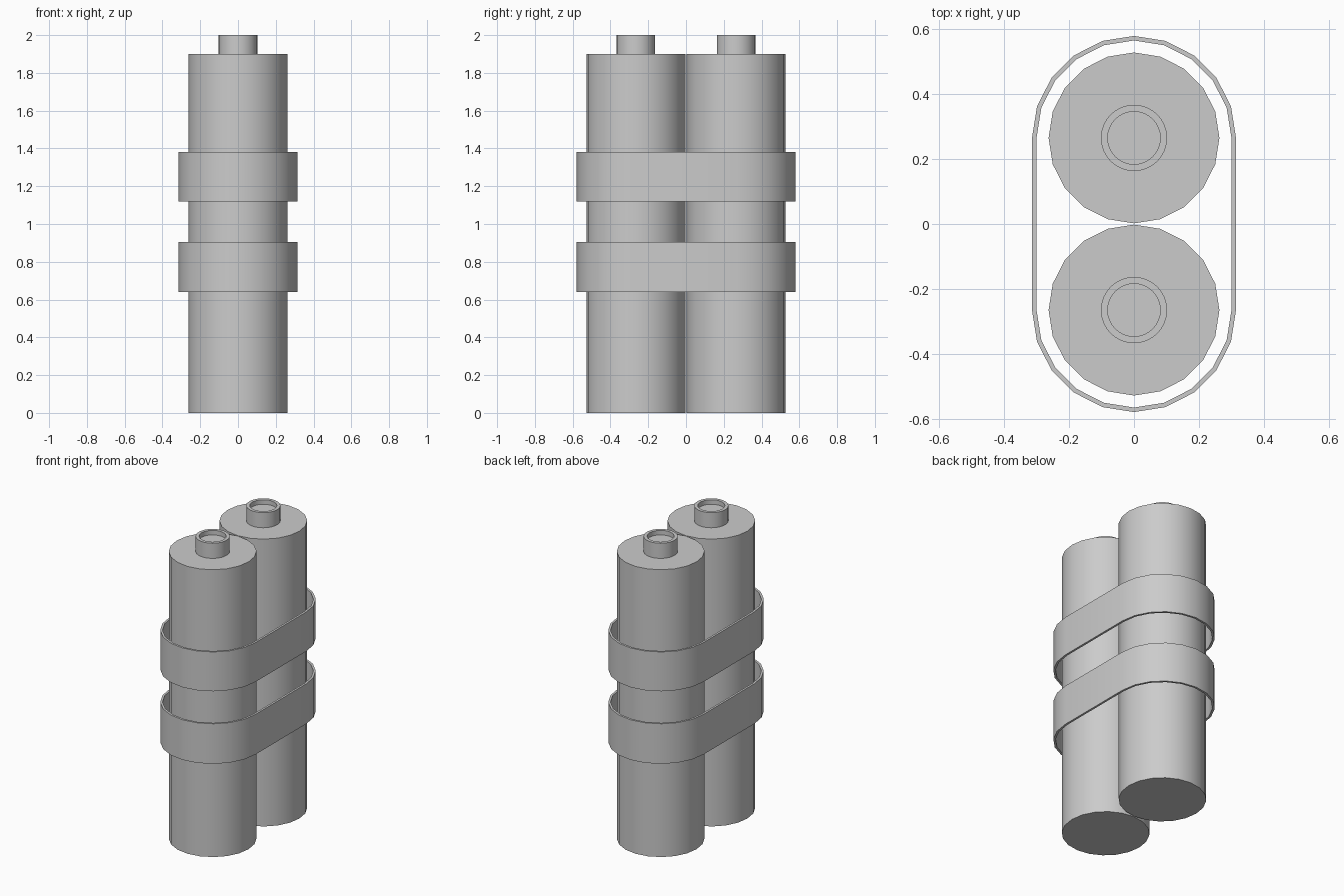
import bpy, bmesh
from math import sin, cos, pi

if "Cube" in bpy.data.objects:
    bpy.data.objects.remove(bpy.data.objects["Cube"])

R, OFF = 0.263, 0.265      # tank radius and distance of each tank from centre


def finish(name, bm, smooth=True):
    bmesh.ops.recalc_face_normals(bm, faces=bm.faces)
    me = bpy.data.meshes.new(name)
    bm.to_mesh(me)
    bm.free()
    ob = bpy.data.objects.new(name, me)
    bpy.context.collection.objects.link(ob)
    bpy.ops.object.select_all(action='DESELECT')
    ob.select_set(True)
    bpy.context.view_layer.objects.active = ob
    bpy.ops.object.shade_smooth_by_angle(angle=pi / 6)
    return ob


def bridge(bm, a, b):
    n = len(a)
    return [bm.faces.new((a[i], a[(i + 1) % n], b[(i + 1) % n], b[i])) for i in range(n)]


def lathe(name, profile, sides, y):
    """Closed solid turned around a vertical axis, capped at both ends."""
    bm = bmesh.new()
    rings = [[bm.verts.new((r * cos(2 * pi * i / sides), y + r * sin(2 * pi * i / sides), z))
              for i in range(sides)] for r, z in profile]
    for a, b in zip(rings, rings[1:]):
        bridge(bm, a, b)
    bm.faces.new(rings[0])
    bm.faces.new(rings[-1])
    return finish(name, bm)


def strap(name, z0, z1, r_out=0.314, r_in=0.300):
    """Stadium-shaped band around both tanks."""
    bm = bmesh.new()

    def loop(r, z):
        return [bm.verts.new((r * cos(s + pi * i / 10), y + r * sin(s + pi * i / 10), z))
                for y, s in ((OFF, 0), (-OFF, pi)) for i in range(11)]
    loops = [loop(r_out, z0), loop(r_out, z1), loop(r_in, z1), loop(r_in, z0)]
    for a, b in zip(loops, loops[1:] + loops[:1]):
        bridge(bm, a, b)
    return finish(name, bm)


# Slightly darker painted stripe on the tanks
base = bpy.data.materials.new("tank_grey")
base.diffuse_color = (0.8, 0.8, 0.8, 1)
base.use_nodes = True
base.node_tree.nodes["Principled BSDF"].inputs["Base Color"].default_value = base.diffuse_color
dark = bpy.data.materials.new("stripe_grey")
dark.diffuse_color = (0.6, 0.6, 0.6, 1)
dark.use_nodes = True
dark.node_tree.nodes["Principled BSDF"].inputs["Base Color"].default_value = dark.diffuse_color

for side, y in (("front", -OFF), ("back", OFF)):
    # Tank body, with edge loops bounding the stripe
    tank = lathe(side + "_tank", [(R, 0), (R, 1.36), (R, 1.65), (R, 1.9)], 20, y)
    tank.data.materials.append(base)
    tank.data.materials.append(dark)
    for p in tank.data.polygons:
        p.material_index = int(1.4 < p.center.z < 1.6)
    # Neck with a recessed mouth
    neck = lathe(side + "_neck", [(0.102, 1.9), (0.102, 2.0), (0.081, 2.0), (0.081, 1.97)], 32, y)
    neck.data.materials.append(base)

# Two straps holding the tanks together
for name, z0, z1 in (("lower_strap", 0.64, 0.905), ("upper_strap", 1.12, 1.38)):
    strap(name, z0, z1).data.materials.append(base)
